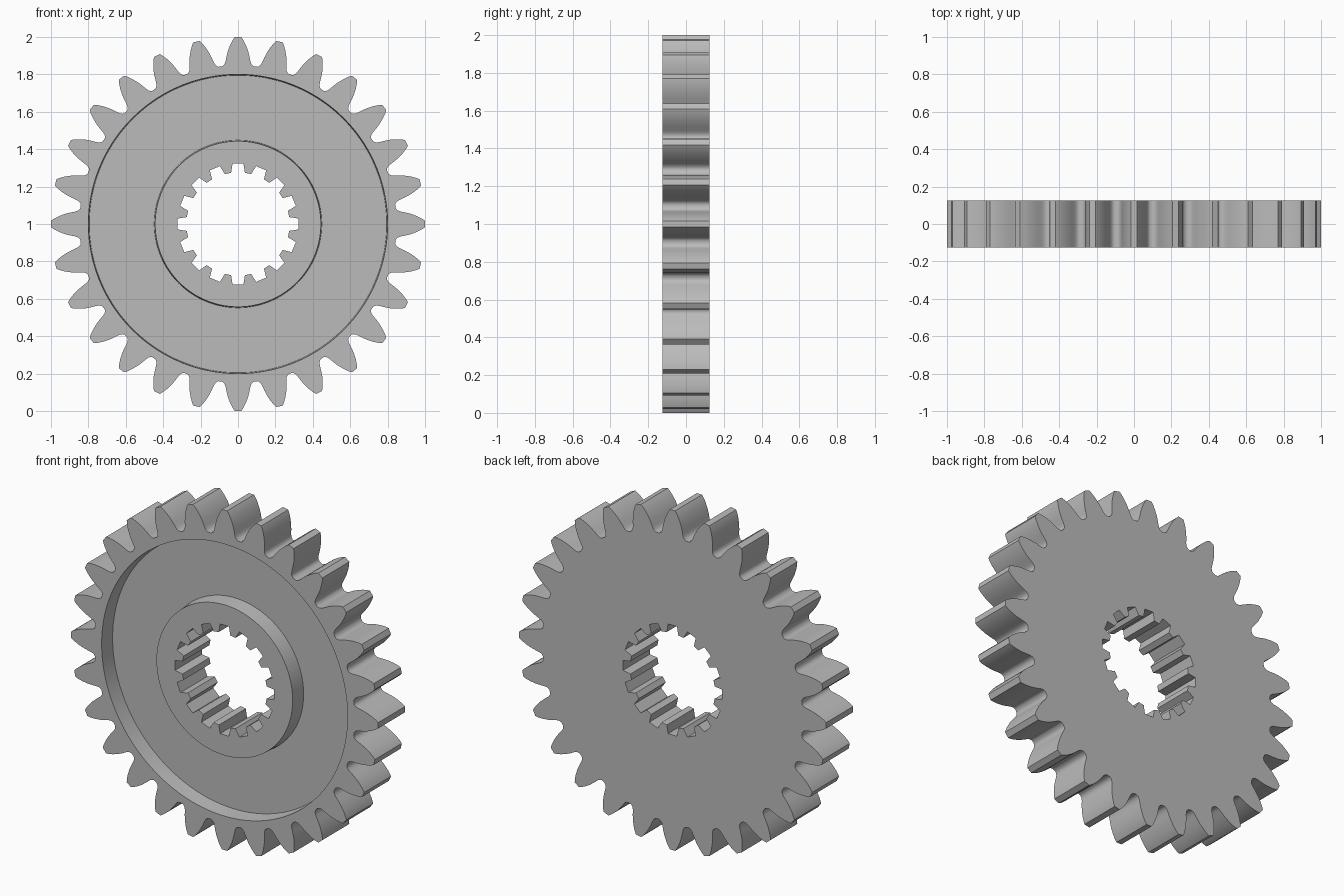
import bpy
import bmesh
import math

if "Cube" in bpy.data.objects:
    bpy.data.objects.remove(bpy.data.objects["Cube"], do_unlink=True)

TEETH, SPLINES = 28, 16
FRONT, FLOOR, BACK = -0.125, -0.03, 0.125

# Half tooth outlines as (radius, half width), ordered from the tooth centre outwards
TOOTH = [(1.0, 0.017), (0.985, 0.028), (0.96, 0.041), (0.93, 0.053), (0.9, 0.061),
         (0.875, 0.066), (0.862, 0.07), (0.852, 0.077), (0.847, 0.086)]
GROOVE = [(0.324, 0.029), (0.276, 0.037)]


def toothed(count, half):
    """Repeat a mirrored half outline around the axis."""
    outline = [(r, -w) for r, w in reversed(half)] + half
    return [(r, 2 * math.pi * i / count + math.asin(w / r))
            for i in range(count) for r, w in outline]


def circle(radius, steps=168):
    return [(radius, 2 * math.pi * i / steps) for i in range(steps)]


bm = bmesh.new()


def loop(outline, y):
    """Closed edge loop standing upright at depth y."""
    vs = [bm.verts.new((r * math.sin(a), y, 1 + r * math.cos(a))) for r, a in outline]
    return [bm.edges.new((v, vs[(i + 1) % len(vs)])) for i, v in enumerate(vs)]


def wall(a, b):
    """Quads between two loops of equal length."""
    for e, f in zip(a, b):
        bm.faces.new((e.verts[0], e.verts[1], f.verts[1], f.verts[0]))


def cap(outer, inner):
    """Flat ring between two loops."""
    bmesh.ops.triangle_fill(bm, edges=outer + inner, use_beauty=True)


teeth, bore = toothed(TEETH, TOOTH), toothed(SPLINES, GROOVE)
teeth_front, teeth_back = loop(teeth, FRONT), loop(teeth, BACK)
bore_front, bore_back = loop(bore, FRONT), loop(bore, BACK)
rim_front, rim_floor = loop(circle(0.8), FRONT), loop(circle(0.795), FLOOR)
hub_front, hub_floor = loop(circle(0.443), FRONT), loop(circle(0.448), FLOOR)

# Tooth flanks, bore splines and recess walls
wall(teeth_front, teeth_back)
wall(bore_front, bore_back)
wall(rim_front, rim_floor)
wall(hub_front, hub_floor)

# Rim face, recessed web, hub face and plain back
cap(teeth_front, rim_front)
cap(rim_floor, hub_floor)
cap(hub_front, bore_front)
cap(teeth_back, bore_back)

bmesh.ops.recalc_face_normals(bm, faces=bm.faces)
mesh = bpy.data.meshes.new("gear_wheel")
bm.to_mesh(mesh)
bm.free()

# Plain grey metal
steel = bpy.data.materials.new("grey_steel")
steel.use_nodes = True
colour = (0.5, 0.5, 0.5, 1)
steel.diffuse_color = colour
steel.node_tree.nodes["Principled BSDF"].inputs["Base Color"].default_value = colour
mesh.materials.append(steel)

gear = bpy.data.objects.new("gear_wheel", mesh)
bpy.context.collection.objects.link(gear)
bpy.context.view_layer.objects.active = gear
gear.select_set(True)
bpy.ops.object.shade_smooth_by_angle(angle=math.radians(30))
